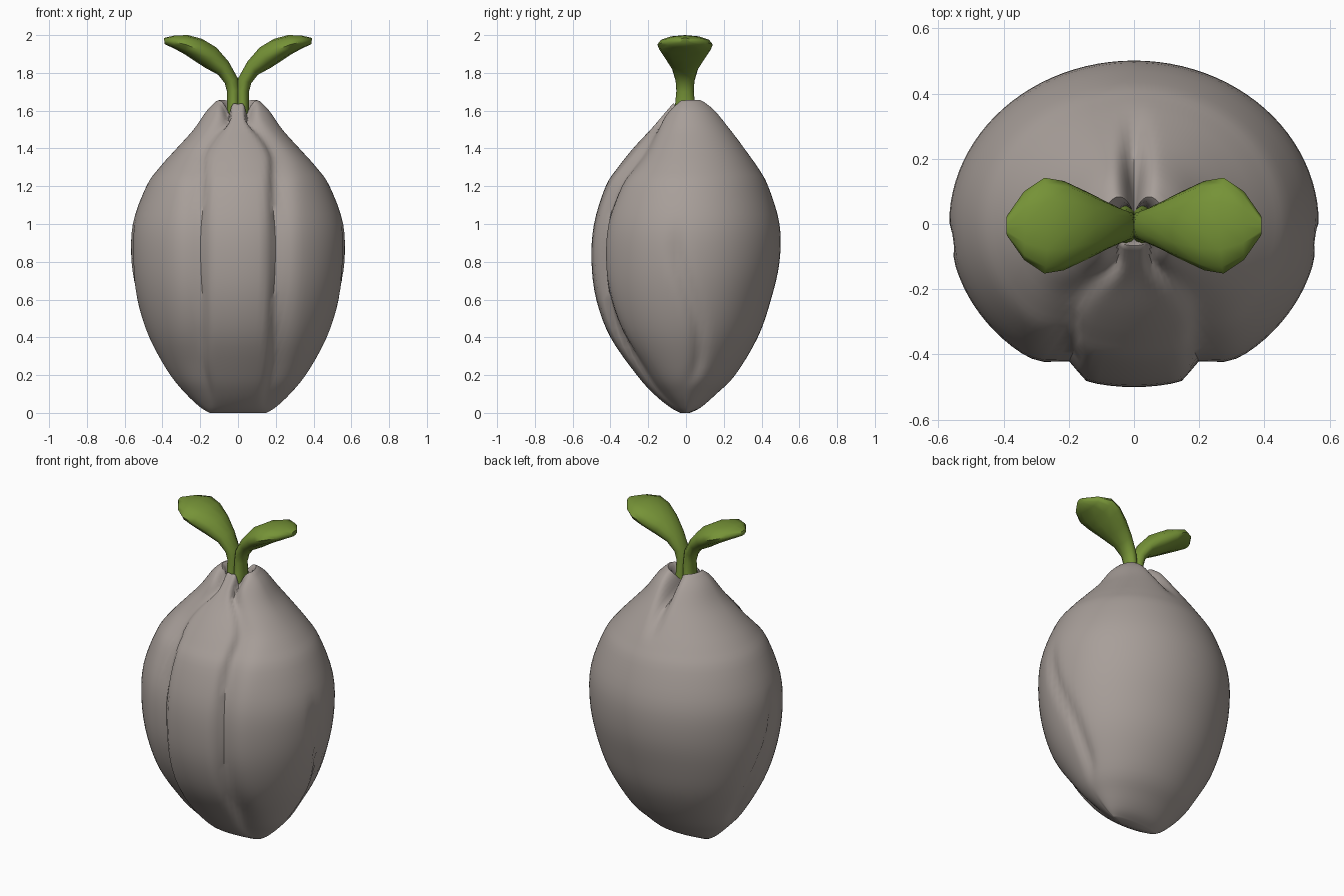
import bpy, bmesh, math

if "Cube" in bpy.data.objects:
    bpy.data.objects.remove(bpy.data.objects["Cube"])


def material(name, rgb):
    m = bpy.data.materials.new(name)
    m.diffuse_color = (*rgb, 1)
    m.use_nodes = True
    m.node_tree.nodes["Principled BSDF"].inputs["Base Color"].default_value = m.diffuse_color
    return m


HUSK = material("warm grey husk", (0.39, 0.345, 0.32))
GREEN = material("leaf green", (0.18, 0.29, 0.038))


def loft(name, rings, mat, angle):
    """Skin a list of equal closed rings and cap both ends."""
    bm = bmesh.new()
    rows = [[bm.verts.new(p) for p in r] for r in rings]
    n = len(rows[0])
    for a, b in zip(rows, rows[1:]):
        for i in range(n):
            j = (i + 1) % n
            bm.faces.new((a[i], a[j], b[j], b[i]))
    bm.faces.new(rows[0][::-1])
    bm.faces.new(rows[-1])
    bmesh.ops.recalc_face_normals(bm, faces=bm.faces)
    me = bpy.data.meshes.new(name)
    bm.to_mesh(me)
    bm.free()
    me.materials.append(mat)
    ob = bpy.data.objects.new(name, me)
    bpy.context.collection.objects.link(ob)
    bpy.ops.object.select_all(action='DESELECT')
    ob.select_set(True)
    bpy.context.view_layer.objects.active = ob
    bpy.ops.object.shade_smooth_by_angle(angle=math.radians(angle))
    return ob


def bump(x, centre, width):
    return math.exp(-((x - centre) / width) ** 2)


def ramp(x, a, b):
    t = max(0, min(1, (x - a) / (b - a)))
    return t * t * (3 - 2 * t)


# Husk profile: height, half width, front depth, back depth
PROFILE = [
    (0.0, 0.15, 0.03, 0.02), (0.03, 0.20, 0.085, 0.08), (0.1, 0.275, 0.17, 0.16),
    (0.2, 0.36, 0.26, 0.26), (0.4, 0.47, 0.40, 0.38), (0.6, 0.535, 0.475, 0.45),
    (0.8, 0.565, 0.50, 0.495), (1.0, 0.557, 0.487, 0.495), (1.2, 0.485, 0.425, 0.435),
    (1.3, 0.415, 0.36, 0.38), (1.4, 0.325, 0.28, 0.315), (1.5, 0.235, 0.19, 0.245),
    (1.6, 0.165, 0.115, 0.17), (1.65, 0.115, 0.075, 0.115)]


def smooth_rows(pts, steps):
    """Catmull-Rom interpolation through the profile rows."""
    out = []
    for i in range(len(pts) - 1):
        p = [pts[max(0, min(len(pts) - 1, i + k))] for k in (-1, 0, 1, 2)]
        for s in range(steps):
            t = s / steps
            out.append([0.5 * (2 * b + (c - a) * t + (2 * a - 5 * b + 4 * c - d) * t * t
                               + (3 * b - a - 3 * c + d) * t ** 3) for a, b, c, d in zip(*p)])
    return out + [list(pts[-1])]


def husk_ring(z, w, front, back, n=96):
    ring = []
    upper = ramp(z, 1.33, 1.6)
    seam = 0.165 + 0.045 * ramp(z, 0.05, 0.3) - 0.155 * upper
    for i in range(n):
        a = math.tau * i / n
        x, y = w * math.cos(a), math.sin(a)
        y *= back if y > 0 else front
        r = math.hypot(x, y)
        cut, dip = 0, 0
        if y < 0:
            # Creases either side of the front petal
            d = abs(x) - seam
            g = bump(d, 0, (0.035 if d < 0 else 0.065) * (1 - 0.55 * upper))
            cut += g * 0.045 * min(1, front / 0.4)
            dip += 0.07 * g + 0.02 * bump(x, 0, 0.05)
        else:
            # Crease where the side petals meet at the back
            g = bump(x, 0, 0.035)
            cut += g * 0.08 * ramp(z, 1.3, 1.6)
            dip += 0.08 * g
        # Low folds on the flanks
        fold = -0.05 + 0.12 * (1 - ramp(z, 0.4, 0.9)) * ramp(z, 0.0, 0.3)
        if abs(x) > 0.5 * w:
            cut += 0.022 * bump(y, fold, 0.035) * ramp(z, 0.1, 0.3) * (1 - ramp(z, 0.8, 1.05))
        k = 1 - min(cut / max(r, 0.01), 0.75)
        ring.append((x * k, y * k, z - dip * ramp(z, 1.45, 1.65)))
    return ring


# Husk with petal creases, rounded rim and hollow mouth
rings = [husk_ring(*row) for row in smooth_rows(PROFILE, 4)]
rim = rings[-1]
for k, dz in ((0.88, 0.006), (0.72, -0.012), (0.6, -0.06), (0.5, -0.15)):
    rings.append([(x * k, y * k, z + dz) for x, y, z in rim])
loft("seed_husk", rings, HUSK, 50)

# Sprout stations: upper x, z, lower x, z, half width
LEAF = [
    (-0.01, 1.54, 0.06, 1.54, 0.065), (-0.01, 1.64, 0.058, 1.64, 0.052),
    (-0.01, 1.71, 0.058, 1.70, 0.046), (0.0, 1.77, 0.07, 1.745, 0.05),
    (0.05, 1.86, 0.105, 1.79, 0.07), (0.115, 1.935, 0.17, 1.825, 0.103),
    (0.19, 1.98, 0.24, 1.87, 0.137), (0.265, 2.0, 0.285, 1.90, 0.147),
    (0.335, 1.998, 0.34, 1.93, 0.105), (0.392, 1.985, 0.388, 1.952, 0.03)]

# Two mirrored leaves, each with half of the stem
for side, label in ((-1, "left"), (1, "right")):
    rings = []
    for ux, uz, lx, lz, hw in LEAF:
        ring = []
        for i in range(12):
            a = math.tau * i / 12
            s = math.sin(a) / 2
            ring.append((side * ((ux + lx) / 2 + (ux - lx) * s), hw * math.cos(a) - 0.005,
                         (uz + lz) / 2 + (uz - lz) * s))
        rings.append(ring)
    loft(label + "_sprout_leaf", rings, GREEN, 60)
